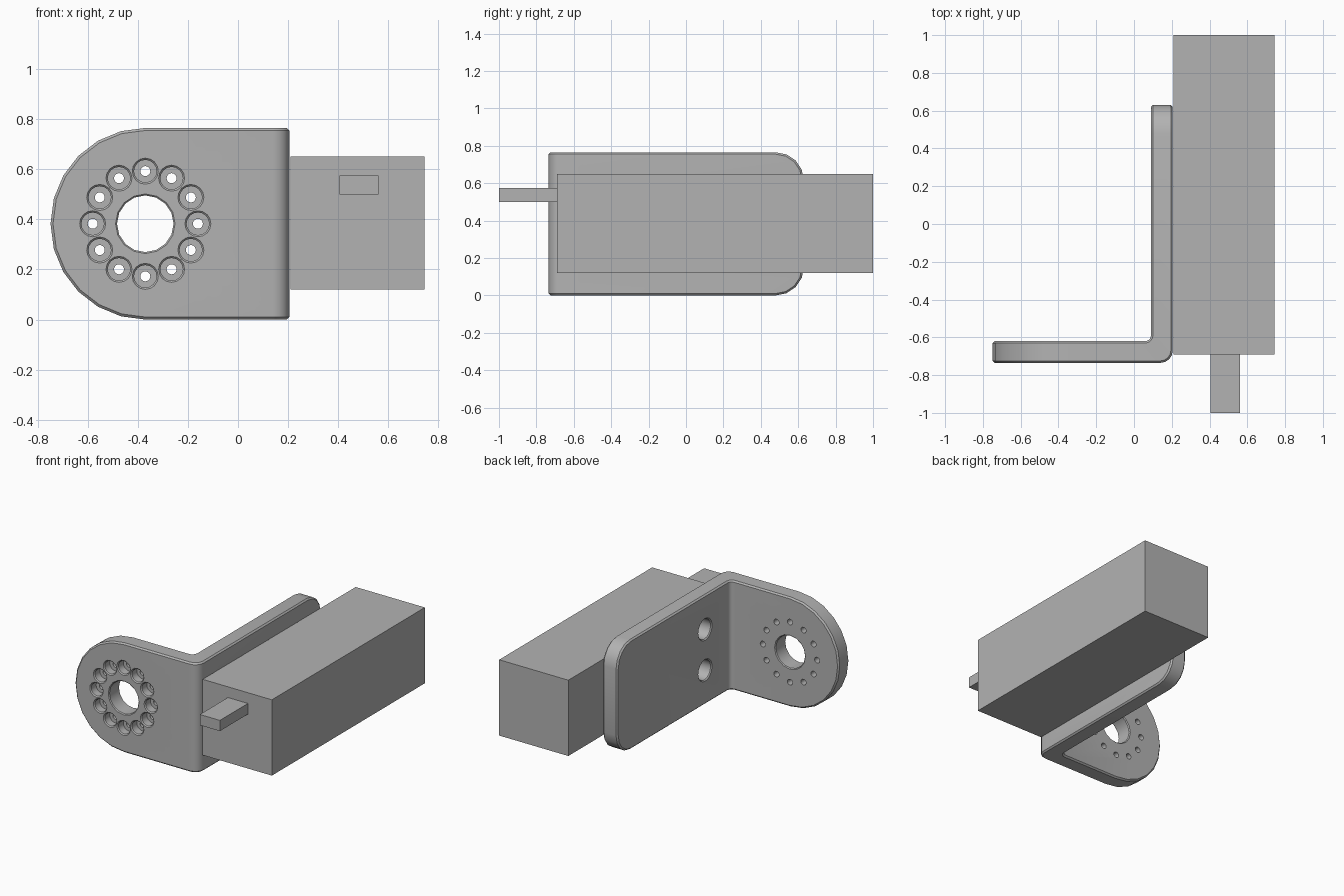
import bpy, bmesh, math
from mathutils import Matrix, Vector

if "Cube" in bpy.data.objects:
    bpy.data.objects.remove(bpy.data.objects["Cube"])

grey = bpy.data.materials.new("plain grey")
grey.use_nodes = True
colour = (0.45, 0.45, 0.45, 1)
grey.diffuse_color = colour
for node in grey.node_tree.nodes:
    if node.type == 'BSDF_PRINCIPLED':
        node.inputs["Base Color"].default_value = colour

HEIGHT = 0.765
MID = HEIGHT / 2
LEFT, INNER, OUTER = -0.748, 0.09, 0.205        # bracket x positions
FRONT, REAR_FACE, BACK = -0.735, -0.62, 0.63    # bracket y positions


def make_object(name, bm):
    bmesh.ops.recalc_face_normals(bm, faces=bm.faces[:])
    mesh = bpy.data.meshes.new(name)
    bm.to_mesh(mesh)
    bm.free()
    mesh.materials.append(grey)
    obj = bpy.data.objects.new(name, mesh)
    bpy.context.collection.objects.link(obj)
    return obj


def box(name, low, high):
    low, high = Vector(low), Vector(high)
    bm = bmesh.new()
    bmesh.ops.create_cube(bm, size=1)
    bmesh.ops.scale(bm, vec=high - low, verts=bm.verts[:])
    bmesh.ops.translate(bm, vec=(low + high) / 2, verts=bm.verts[:])
    return make_object(name, bm)


def round_edges(bm, test, radius, segments):
    """Round every edge whose two ends both pass the test."""
    edges = [e for e in bm.edges if all(test(v.co) for v in e.verts)]
    bmesh.ops.bevel(bm, geom=edges, offset=radius, segments=segments,
                    profile=0.5, affect='EDGES', clamp_overlap=False)


def revolve(bm, profile, matrix, sides):
    """Closed turned solid from (distance, radius) pairs along local z."""
    rings = []
    for d, r in profile:
        rings.append([bm.verts.new(matrix @ Vector((
            r * math.cos(math.tau * i / sides),
            r * math.sin(math.tau * i / sides), d))) for i in range(sides)])
    for a, b in zip(rings, rings[1:]):
        for i in range(sides):
            j = (i + 1) % sides
            bm.faces.new((a[i], a[j], b[j], b[i]))
    bm.faces.new(rings[0])
    bm.faces.new(rings[-1])


def near(a, b):
    return abs(a - b) < 0.001


# Bracket: L profile extruded upwards
bm = bmesh.new()
corners = [(LEFT, FRONT), (OUTER, FRONT), (OUTER, BACK),
           (INNER, BACK), (INNER, REAR_FACE), (LEFT, REAR_FACE)]
base = bm.faces.new([bm.verts.new((x, y, 0)) for x, y in corners])
top = bmesh.ops.extrude_face_region(bm, geom=[base])["geom"]
bmesh.ops.translate(bm, vec=(0, 0, HEIGHT),
                    verts=[v for v in top if isinstance(v, bmesh.types.BMVert)])
bmesh.ops.recalc_face_normals(bm, faces=bm.faces[:])

# Bend, then half-round front tab and softened far end
round_edges(bm, lambda p: near(p.x, INNER) and near(p.y, REAR_FACE), 0.03, 4)
round_edges(bm, lambda p: near(p.x, OUTER) and near(p.y, FRONT), 0.065, 4)
for z in (0, HEIGHT):
    round_edges(bm, lambda p: near(p.x, LEFT) and near(p.z, z), MID - 0.003, 6)
    round_edges(bm, lambda p: near(p.y, BACK) and near(p.z, z), 0.15, 4)
bracket = make_object("bracket", bm)

# Hole cutters: centre bore, ring of counterbored holes, two side holes
cut = bmesh.new()
along_y = Matrix.Rotation(-math.pi / 2, 4, 'X')
along_x = Matrix.Rotation(math.pi / 2, 4, 'Y')
thick = REAR_FACE - FRONT


def through(r, chamfer):
    return [(-0.02, r + chamfer), (0, r + chamfer), (chamfer, r),
            (thick - chamfer, r), (thick, r + chamfer), (thick + 0.02, r + chamfer)]


hub = Vector((-0.37, FRONT, MID))
revolve(cut, through(0.113, 0.006), Matrix.Translation(hub) @ along_y, 16)
bolt = [(-0.02, 0.052), (0, 0.052), (0.007, 0.045), (0.06, 0.045),
        (0.06, 0.02), (thick + 0.02, 0.02)]
for i in range(12):
    a = math.tau * i / 12
    spot = hub + Vector((math.cos(a), 0, math.sin(a))) * 0.21
    revolve(cut, bolt, Matrix.Translation(spot) @ along_y, 16)
for side in (-1, 1):
    spot = Vector((INNER, -0.34, MID + side * 0.143))
    revolve(cut, through(0.07, 0.007), Matrix.Translation(spot) @ along_x, 16)
cutter = make_object("hole_cutter", cut)
cutter.hide_render = True

# Chamfer the rims, cut the holes and shade
chamfer = bracket.modifiers.new("rim chamfer", 'BEVEL')
chamfer.width = 0.01
chamfer.segments = 1
chamfer.limit_method = 'ANGLE'
chamfer.angle_limit = math.radians(40)
chamfer.use_clamp_overlap = False
holes = bracket.modifiers.new("holes", 'BOOLEAN')
holes.operation = 'DIFFERENCE'
holes.solver = 'EXACT'
holes.object = cutter

bpy.ops.object.select_all(action='DESELECT')
bracket.select_set(True)
bpy.context.view_layer.objects.active = bracket
for modifier in ("rim chamfer", "holes"):
    bpy.ops.object.modifier_apply(modifier=modifier)
bpy.data.objects.remove(cutter)
bpy.ops.object.shade_smooth_by_angle(angle=math.radians(30))

# Motor block and its small front tab
box("motor_block", (0.21, -0.69, 0.12), (0.745, 1, 0.65))
box("front_tab", (0.405, -1, 0.5), (0.56, -0.69, 0.575))
